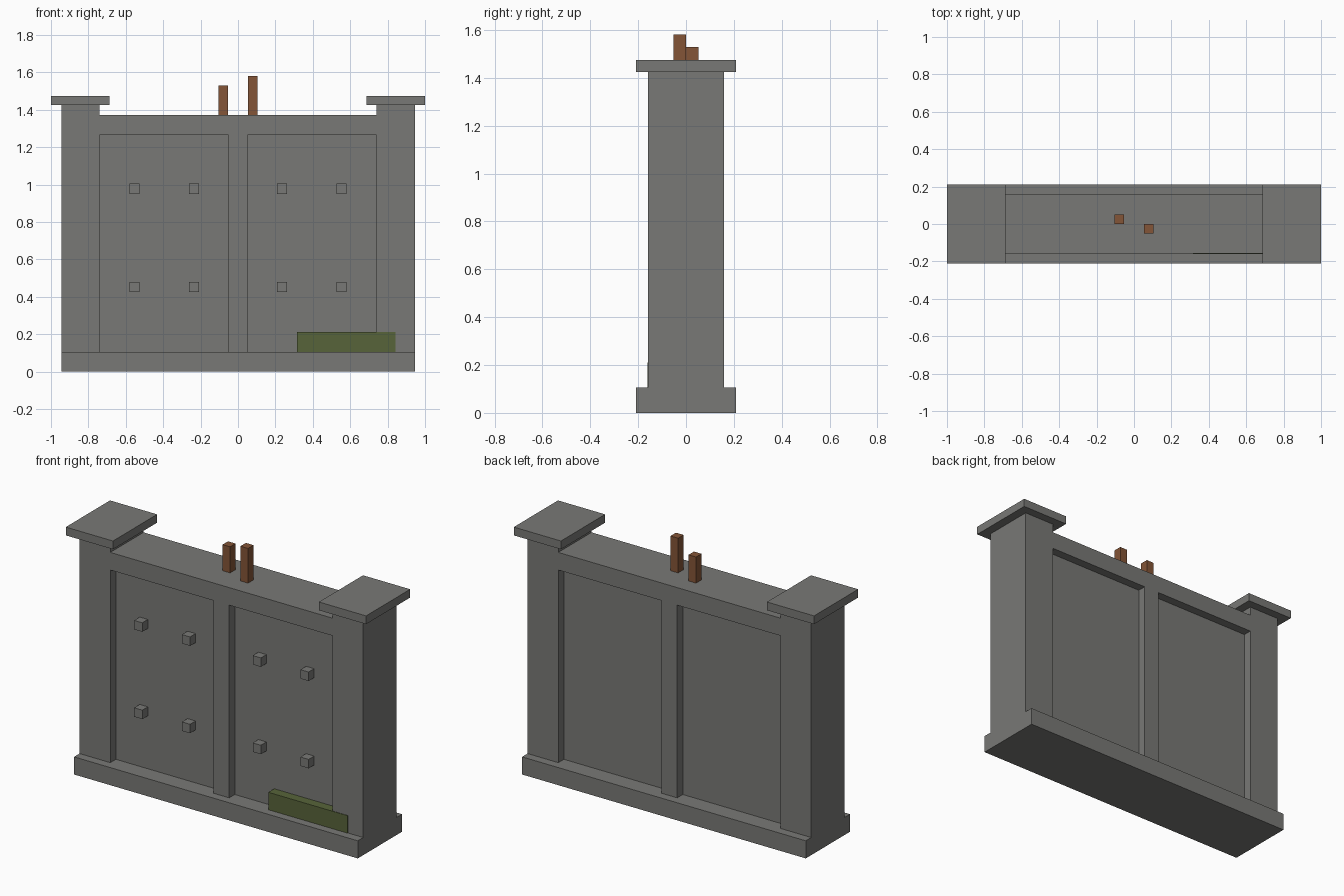
import bpy
import bmesh

if "Cube" in bpy.data.objects:
    bpy.data.objects.remove(bpy.data.objects["Cube"], do_unlink=True)


def material(name, rgb):
    m = bpy.data.materials.new(name)
    m.use_nodes = True
    m.diffuse_color = (*rgb, 1)
    m.node_tree.nodes["Principled BSDF"].inputs["Base Color"].default_value = (*rgb, 1)
    return m


stone = material("grey stone", (0.19, 0.19, 0.18))
wood = material("brown wood", (0.23, 0.09, 0.038))
moss = material("green moss", (0.097, 0.127, 0.042))


def add_mesh(name, bm, mat):
    bmesh.ops.recalc_face_normals(bm, faces=bm.faces)
    me = bpy.data.meshes.new(name)
    bm.to_mesh(me)
    bm.free()
    me.materials.append(mat)
    ob = bpy.data.objects.new(name, me)
    bpy.context.collection.objects.link(ob)
    return ob


def box(name, xs, ys, zs, mat):
    bm = bmesh.new()
    bmesh.ops.create_cube(bm, size=1)
    for v in bm.verts:
        v.co = [r[0] if c < 0 else r[1] for c, r in zip(v.co, (xs, ys, zs))]
    return add_mesh(name, bm, mat)


def span(centre, half):
    return (centre - half, centre + half)


WIDE = 0.945      # half width of wall and base
INNER = 0.74      # inner edge of the pillars
DEEP = 0.158      # half depth of wall
EDGE = 0.21       # half depth of base and caps
PANEL = 0.105     # half depth of the recessed panels
BASE, WALL, PILLAR, CAP = 0.106, 1.372, 1.425, 1.475

box("base", (-WIDE, WIDE), (-EDGE, EDGE), (0, BASE), stone)

# Wall with raised end pillars, extruded from its front outline
half = [(WIDE, BASE), (WIDE, PILLAR), (INNER, PILLAR), (INNER, WALL)]
outline = half + [(-x, z) for x, z in reversed(half)]
bm = bmesh.new()
face = bm.faces.new([bm.verts.new((x, -DEEP, z)) for x, z in outline])
ext = bmesh.ops.extrude_face_region(bm, geom=[face])
bmesh.ops.translate(bm, vec=(0, 2 * DEEP, 0),
                    verts=[g for g in ext["geom"] if isinstance(g, bmesh.types.BMVert)])
wall = add_mesh("wall", bm, stone)

# Recessed panels, two on each face
for sx in (-1, 1):
    for sy in (-1, 1):
        cutter = box("panel_cutter", sorted((sx * 0.052, sx * INNER)),
                     sorted((sy * PANEL, sy * 0.3)), (0.05, 1.266), stone)
        cutter.hide_render = True
        mod = wall.modifiers.new("recess", "BOOLEAN")
        mod.operation, mod.solver, mod.object = "DIFFERENCE", "EXACT", cutter
        bpy.context.view_layer.objects.active = wall
        bpy.ops.object.modifier_apply(modifier=mod.name)
        bpy.data.objects.remove(cutter, do_unlink=True)

# Pillar caps, front studs and the two stakes on top
for side, sx in (("right", -1), ("left", 1)):
    box(side + "_cap", sorted((sx * 0.686, sx)), (-EDGE, EDGE), (PILLAR, CAP), stone)
    for x in (0.236, 0.554):
        for z in (0.452, 0.978):
            box(side + "_stud", span(sx * x, 0.027), (-DEEP, -PANEL), span(z, 0.027), stone)
    box(side + "_stake", span(sx * 0.078, 0.025), span(-sx * 0.026, 0.026),
        (WALL, 1.555 + sx * 0.026), wood)

box("moss_patch", (0.315, 0.842), (-DEEP - 0.003, -PANEL), (BASE, 0.211), moss)
